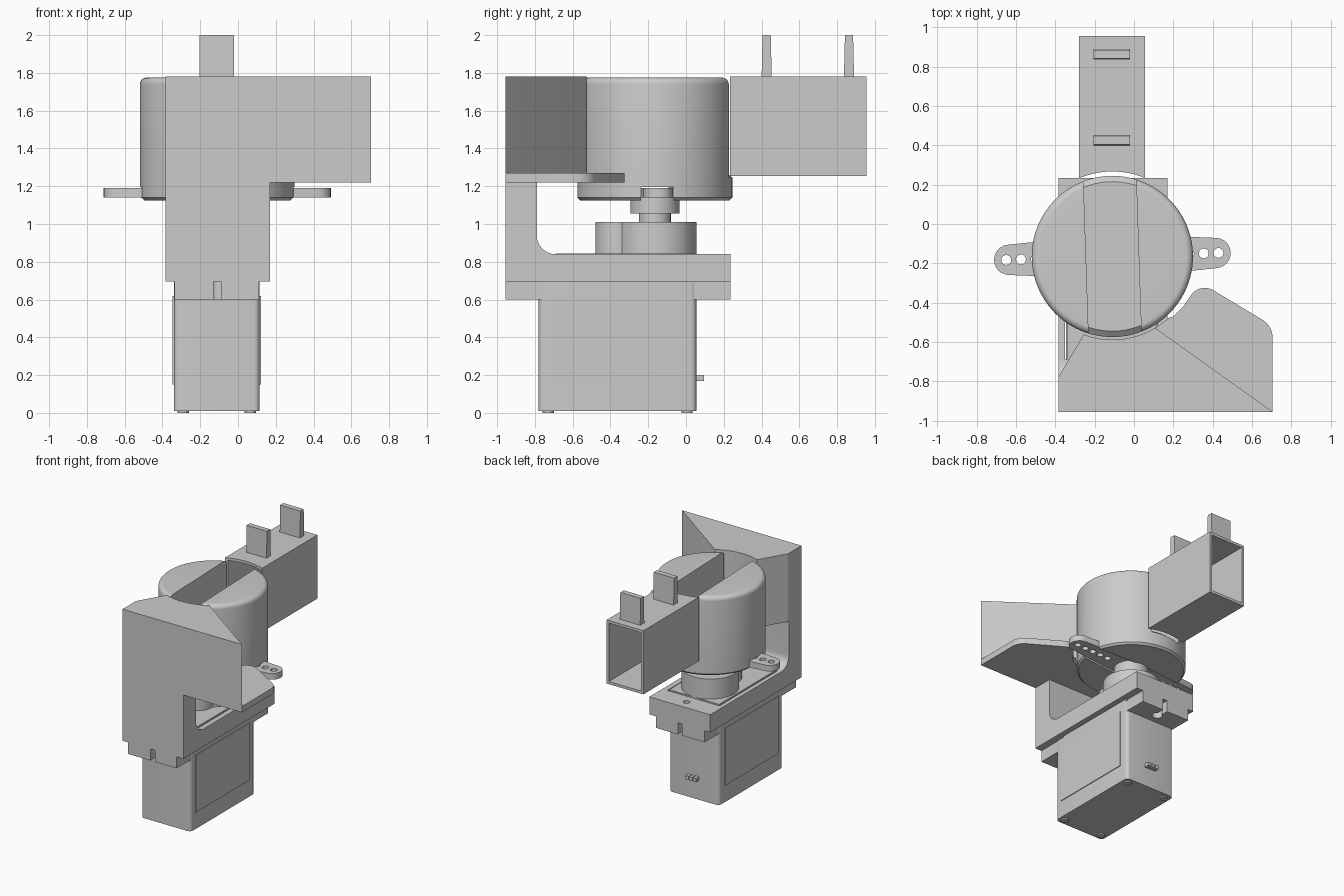
import bpy, bmesh
from math import sin, cos, pi, radians
from mathutils import Matrix, Vector

if "Cube" in bpy.data.objects:
    bpy.data.objects.remove(bpy.data.objects["Cube"], do_unlink=True)

CX, CY = -0.11, -0.165          # rotor axis
TURN = radians(1.9)             # rotor angle
grey = bpy.data.materials.new("plain_grey")
grey.use_nodes = True
grey.diffuse_color = (0.6, 0.6, 0.6, 1)
grey.node_tree.nodes["Principled BSDF"].inputs["Base Color"].default_value = (0.6, 0.6, 0.6, 1)


def finish(name, bm):
    bmesh.ops.recalc_face_normals(bm, faces=bm.faces)
    mesh = bpy.data.meshes.new(name)
    bm.to_mesh(mesh)
    bm.free()
    mesh.materials.append(grey)
    obj = bpy.data.objects.new(name, mesh)
    bpy.context.collection.objects.link(obj)
    return obj


def arc(cx, cy, r, a0, a1, n=12):
    steps = [radians(a0 + (a1 - a0) * i / n) for i in range(n + 1)]
    return [(cx + r * cos(a), cy + r * sin(a)) for a in steps]


def prism(name, pts, lo, hi, axis="z"):
    """Extrude a 2D outline along z, or a (y, z) outline along x."""
    bm = bmesh.new()
    place = (lambda p: (p[0], p[1], lo)) if axis == "z" else (lambda p: (lo, p[0], p[1]))
    face = bm.faces.new([bm.verts.new(place(p)) for p in pts])
    out = bmesh.ops.extrude_face_region(bm, geom=[face])
    move = Vector((0, 0, hi - lo) if axis == "z" else (hi - lo, 0, 0))
    bmesh.ops.translate(bm, vec=move, verts=[v for v in out["geom"] if isinstance(v, bmesh.types.BMVert)])
    return finish(name, bm)


def box(name, x, y, z, round_r=0):
    obj = prism(name, [(x[0], y[0]), (x[1], y[0]), (x[1], y[1]), (x[0], y[1])], *z)
    if round_r:                 # round the upright edges
        bm = bmesh.new()
        bm.from_mesh(obj.data)
        up = [e for e in bm.edges if abs(e.verts[0].co.z - e.verts[1].co.z) > 1e-4]
        bmesh.ops.bevel(bm, geom=up, offset=round_r, segments=5, profile=0.5, affect="EDGES")
        bm.to_mesh(obj.data)
        bm.free()
    return obj


def disc(name, x, y, r, lo, hi, n=64):
    return prism(name, arc(x, y, r, 0, 360, n)[:-1], lo, hi)


def lathe(name, profile):
    """Spin an (r, z) profile around the rotor axis."""
    bm = bmesh.new()
    verts = [bm.verts.new((CX + r, CY, z)) for r, z in profile]
    edges = [bm.edges.new(p) for p in zip(verts, verts[1:])]
    bmesh.ops.spin(bm, geom=verts + edges, cent=(CX, CY, 0), axis=(0, 0, 1), angle=2 * pi, steps=96)
    bmesh.ops.remove_doubles(bm, verts=bm.verts, dist=1e-5)
    return finish(name, bm)


def boolean(obj, cutter, operation="DIFFERENCE"):
    """Apply a boolean and remove its cutter."""
    mod = obj.modifiers.new("cut", "BOOLEAN")
    mod.operation, mod.object, mod.solver = operation, cutter, "EXACT"
    graph = bpy.context.evaluated_depsgraph_get()
    graph.update()
    mesh = bpy.data.meshes.new_from_object(obj.evaluated_get(graph))
    obj.modifiers.clear()
    obj.data = mesh
    bpy.data.objects.remove(cutter, do_unlink=True)


def turn(obj):
    spot = Matrix.Translation((CX, CY, 0))
    obj.data.transform(spot @ Matrix.Rotation(TURN, 4, "Z") @ spot.inverted())
    return obj


# Servo motor
box("servo_case", (-0.34, 0.115), (-0.78, 0.055), (0.01, 0.70), 0.03)
box("servo_top", (-0.34, 0.115), (-0.69, 0.055), (0.69, 0.845))
box("servo_side_panel", (-0.346, 0.121), (-0.72, -0.02), (0.15, 0.62))
flange = box("servo_flange", (-0.335, 0.11), (-0.955, 0.235), (0.60, 0.695))
for y in (-0.92, 0.2):
    boolean(flange, box("slot", (-0.13, -0.09), (y - 0.06, y + 0.06), (0.5, 0.8)))
for y in (-0.86, 0.14):
    boolean(flange, disc("hole", CX, y, 0.04, 0.5, 0.8, 24))
disc("gear_boss", CX, CY + 0.005, 0.215, 0.83, 1.01)
disc("idler_boss", CX, -0.36, 0.12, 0.83, 1.01)
disc("output_spline", CX, CY, 0.085, 1.0, 1.06, 24)
for i in range(3):
    disc_x = -0.145 + 0.035 * i
    box("cable_%d" % i, (disc_x - 0.014, disc_x + 0.014), (0.05, 0.095), (0.17, 0.2))
for x in (-0.29, 0.065):
    for y in (-0.73, 0.005):
        disc("case_screw", x, y, 0.03, 0, 0.02, 20)

# Bracket with base, upright wall and inner fillet
side = [(-0.955, 0.695), (0.235, 0.695), (0.235, 0.84)]
side += arc(-0.69, 0.94, 0.1, 270, 180) + [(-0.79, 1.22), (-0.955, 1.22)]
bracket = prism("bracket", side, -0.385, 0.17, "x")
boolean(bracket, box("servo_opening", (-0.35, 0.125), (-0.69, 0.065), (0.6, 1.0)))
boolean(bracket, disc("screw_hole", CX, 0.15, 0.025, 0.6, 1.0, 24))

# Front housing and its floor plate, hollowed around the rotor
housing = prism("front_housing", [(-0.385, -0.955), (0.705, -0.955), (0.11, -0.53), (CX, -0.4),
                                  (-0.255, -0.56), (-0.385, -0.78)], 1.22, 1.78)
plate = prism("housing_floor", [(0.1, -0.53), (0.705, -0.955)] + arc(0.595, -0.58, 0.11, 0, 59)
              + arc(0.36, -0.41, 0.085, 59, 140) + [(0.25, -0.42), (0.2, -0.47), (0.1, -0.5)], 1.22, 1.27)
for part in (housing, plate):
    boolean(part, disc("rotor_clearance", CX, CY, 0.423, 1.0, 2.0, 96))

# Servo horn with hub and holes
tip = arc(CX + 0.525, CY, 0.077, -85, 85)
horn_outline = tip + [(CX, CY + 0.115)] + [(2 * CX - x, y) for x, y in reversed(tip)] + [(CX, CY - 0.115)]
horn = prism("servo_horn", horn_outline, 1.14, 1.19)
for s in (-1, 1):
    for i in range(5):
        boolean(horn, disc("hole", CX + s * (0.24 + 0.075 * i), CY, 0.025, 1.0, 1.3, 20))
turn(horn)
disc("horn_hub", CX, CY, 0.13, 1.055, 1.145)

# Rotor drum: two tall cheeks with a channel floor between them
cheeks = lathe("drum_cheeks", [(0, 1.125), (0.395, 1.125), (0.41, 1.14)]
               + arc(0.375, 1.74, 0.035, 0, 90, 6) + [(0, 1.775)])
floor = lathe("drum_floor", [(0, 1.125), (0.395, 1.125), (0.41, 1.14), (0.41, 1.245), (0.38, 1.27), (0, 1.27)])
for part, how in ((cheeks, "DIFFERENCE"), (floor, "INTERSECT")):
    boolean(part, turn(box("channel", (CX - 0.134, CX + 0.134), (-1, 1), (1.0, 2.0))), how)
    boolean(part, turn(prism("horn_slot", horn_outline, 1.0, 1.195)))

# Rear chute, open at both ends
chute = box("rear_chute", (-0.28, 0.055), (0.15, 0.955), (1.255, 1.78))
boolean(chute, box("passage", (-0.26, 0.035), (0, 1.2), (1.277, 1.758)))
boolean(chute, disc("rotor_clearance", CX, CY, 0.432, 1.0, 2.0, 96))
for name, y in (("front_tab", 0.427), ("rear_tab", 0.863)):
    tab = box(name, (-0.205, -0.02), (y - 0.027, y + 0.027), (1.77, 2.0))
    for v in tab.data.vertices:
        if v.co.z > 1.9:
            v.co.y = y + (v.co.y - y) * 0.8

# Smooth curved walls, keep hard edges
for obj in bpy.context.collection.objects:
    if obj.type == "MESH" and obj.data.materials and obj.data.materials[0] == grey:
        bpy.ops.object.select_all(action="DESELECT")
        obj.select_set(True)
        bpy.context.view_layer.objects.active = obj
        bpy.ops.object.shade_smooth_by_angle(angle=radians(30))
